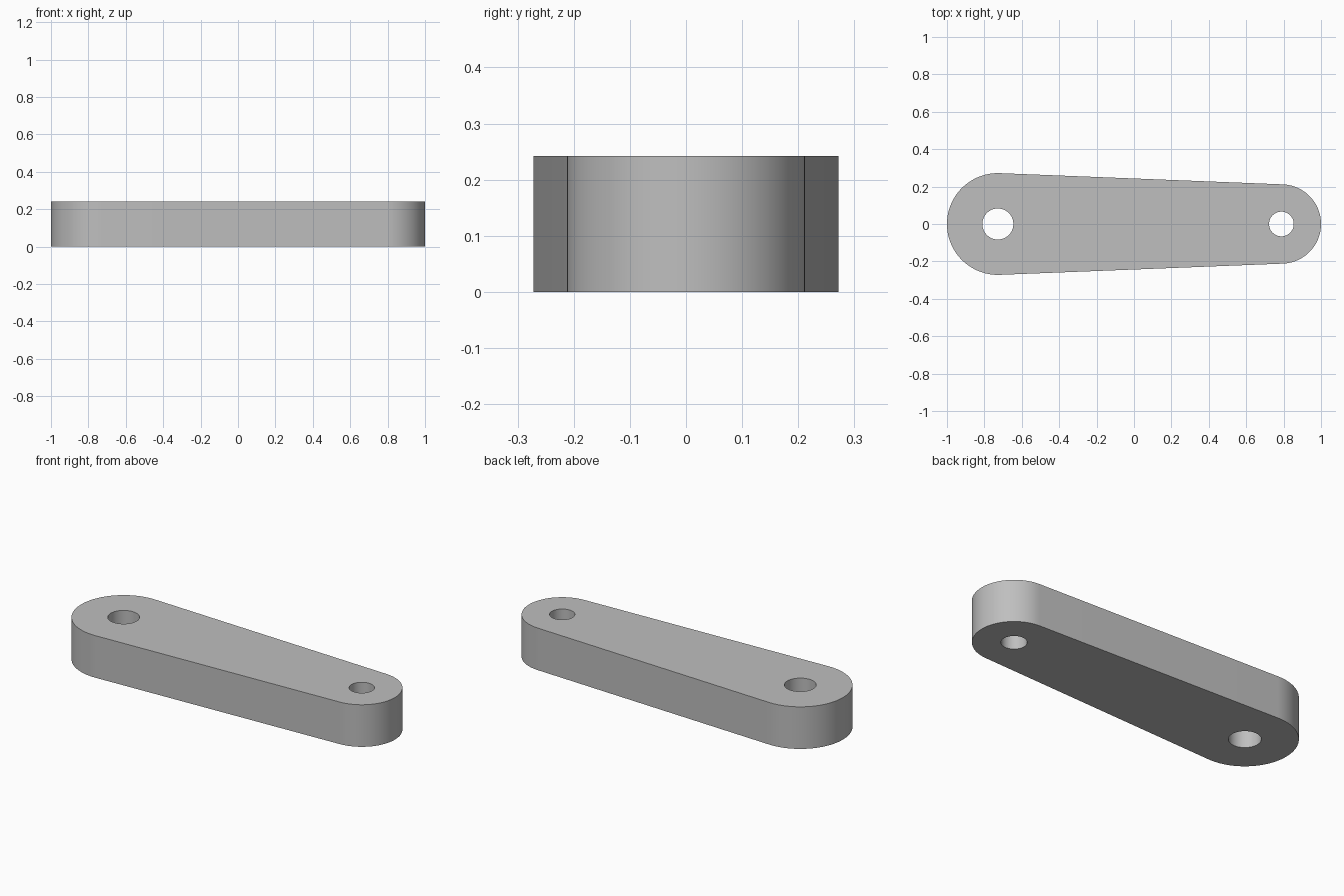
import bpy
import bmesh
from math import acos, cos, pi, radians, sin

cube = bpy.data.objects.get("Cube")
if cube:
    bpy.data.objects.remove(cube)

# Link dimensions: two round ends joined by tangent sides, each with a hole
HEIGHT = 0.242
BIG_R, SMALL_R = 0.272, 0.212
BIG_X, SMALL_X = BIG_R - 1, 1 - SMALL_R
BIG_HOLE, SMALL_HOLE = 0.083, 0.066
STEPS = 48


def arc(x, radius, start, end, steps=STEPS):
    angles = [start + (end - start) * i / steps for i in range(steps + 1)]
    return [(x + radius * cos(a), radius * sin(a), 0) for a in angles]


def add_loop(bm, points):
    verts = [bm.verts.new(p) for p in points]
    return [bm.edges.new((v, verts[i - 1])) for i, v in enumerate(verts)]


# Outline of the tapered link and its two pin holes
tangent = acos((BIG_R - SMALL_R) / (SMALL_X - BIG_X))
outline = arc(BIG_X, BIG_R, tangent, 2 * pi - tangent)
outline += arc(SMALL_X, SMALL_R, -tangent, tangent)

bm = bmesh.new()
edges = add_loop(bm, outline)
for x, radius in ((BIG_X, BIG_HOLE), (SMALL_X, SMALL_HOLE)):
    edges += add_loop(bm, arc(x, radius, 0, 2 * pi)[:-1])
bmesh.ops.triangle_fill(bm, edges=edges, use_beauty=True, normal=(0, 0, 1))

# Extrude the flat profile to full thickness
result = bmesh.ops.extrude_face_region(bm, geom=bm.faces[:], use_keep_orig=True)
top = [g for g in result["geom"] if isinstance(g, bmesh.types.BMVert)]
bmesh.ops.translate(bm, verts=top, vec=(0, 0, HEIGHT))
bmesh.ops.recalc_face_normals(bm, faces=bm.faces[:])

mesh = bpy.data.meshes.new("link_arm")
bm.to_mesh(mesh)
bm.free()
link = bpy.data.objects.new("link_arm", mesh)
bpy.context.collection.objects.link(link)

# Plain grey finish
grey = bpy.data.materials.new("light_grey")
grey.use_nodes = True
colour = (0.52, 0.52, 0.52, 1)
grey.diffuse_color = colour
grey.node_tree.nodes["Principled BSDF"].inputs["Base Color"].default_value = colour
mesh.materials.append(grey)

# Smooth round walls, crisp rims
bpy.ops.object.select_all(action="DESELECT")
link.select_set(True)
bpy.context.view_layer.objects.active = link
bpy.ops.object.shade_smooth_by_angle(angle=radians(30))
